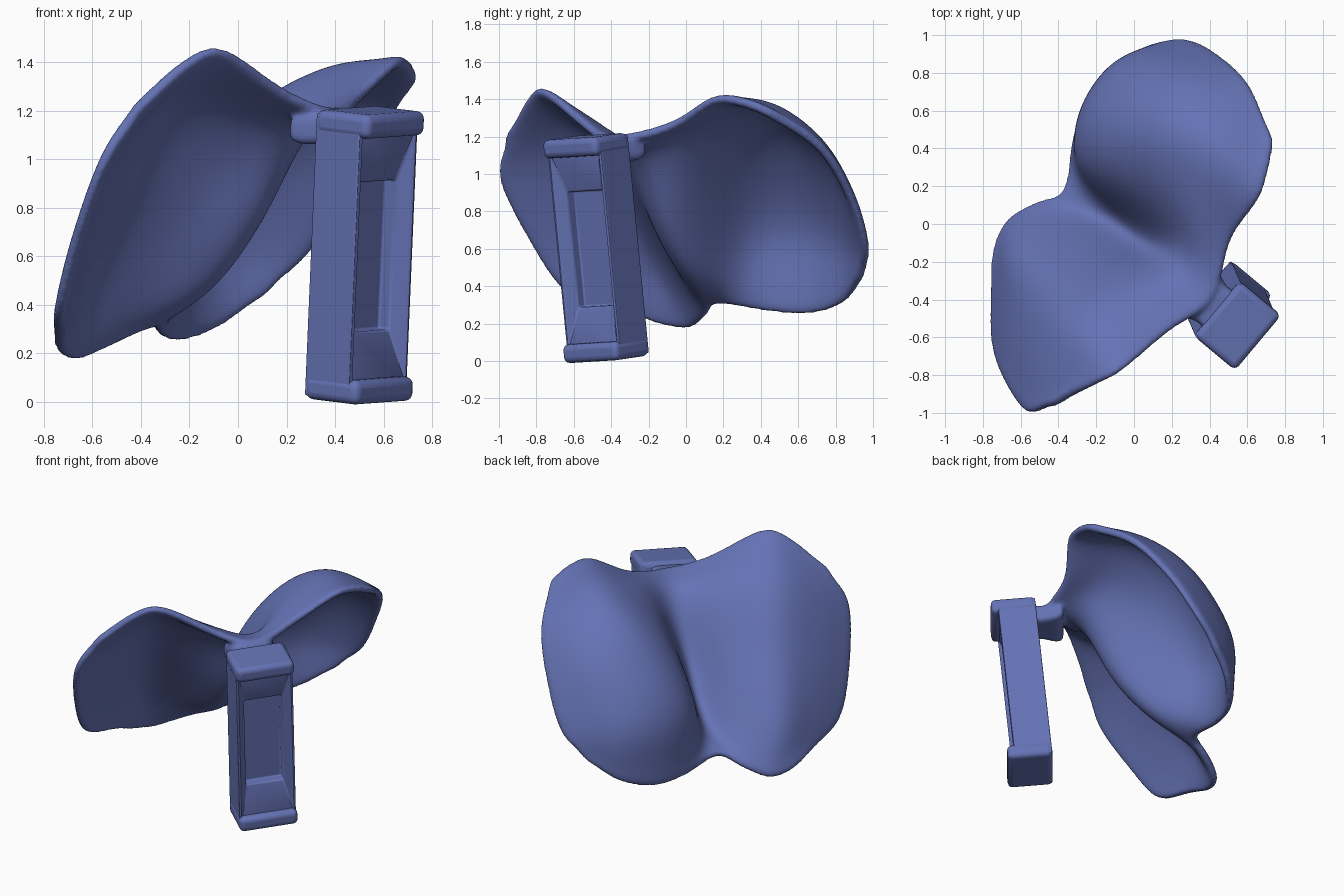
import bpy, bmesh
from mathutils import Vector, Matrix

if "Cube" in bpy.data.objects:
    bpy.data.objects.remove(bpy.data.objects["Cube"])

MAT = bpy.data.materials.new("blue_plastic")
MAT.diffuse_color = (0.13, 0.17, 0.46, 1)
MAT.use_nodes = True
MAT.node_tree.nodes["Principled BSDF"].inputs["Base Color"].default_value = MAT.diffuse_color


def make(name, bm, matrix=Matrix(), fix=True):
    if fix:
        bmesh.ops.recalc_face_normals(bm, faces=bm.faces)
    me = bpy.data.meshes.new(name)
    bm.to_mesh(me)
    bm.free()
    ob = bpy.data.objects.new(name, me)
    bpy.context.collection.objects.link(ob)
    ob.matrix_world = matrix
    me.materials.append(MAT)
    return ob


def select(*obs):
    bpy.ops.object.select_all(action='DESELECT')
    for ob in obs:
        ob.select_set(True)
    bpy.context.view_layer.objects.active = obs[0]


def smooth(ob, angle=0.6):
    select(ob)
    bpy.ops.object.shade_smooth_by_angle(angle=angle)


def spline(pts, n, extend=0.022):
    """Catmull-Rom curve through the points, n steps per span, ends pushed out a little."""
    p = [2 * pts[0] - pts[1]] + pts + [2 * pts[-1] - pts[-2]]
    out = []
    for k in range(1, len(p) - 2):
        a, b, c, d = p[k - 1:k + 3]
        for s in range(n):
            t = s / n
            out.append(0.5 * (2 * b + (c - a) * t + (2 * a - 5 * b + 4 * c - d) * t * t
                              + (3 * b - a - 3 * c + d) * t ** 3))
    out.append(pts[-1].copy())
    out[0] += (out[0] - out[1]).normalized() * extend
    out[-1] += (out[-1] - out[-2]).normalized() * extend
    return out


# two-lobed shell: rows run top to bottom, columns from front lobe over the valley to back lobe
ROWS = [
    [(-.44, -.93, 1.22), (-.24, -.84, 1.40), (-.07, -.74, 1.46), (.19, -.53, 1.29), (.40, -.39, 1.21),
     (.49, -.08, 1.28), (.64, .14, 1.42), (.70, .31, 1.41), (.725, .45, 1.36)],
    [(-.575, -.98, 1.00), (-.47, -.75, 1.14), (-.31, -.50, 1.25), (.02, -.34, 1.18), (.25, -.19, 1.12),
     (.28, .09, 1.27), (.36, .42, 1.39), (.48, .62, 1.29), (.60, .74, 1.16)],
    [(-.695, -.82, .66), (-.61, -.57, .80), (-.47, -.31, .90), (-.20, -.17, .83), (.08, -.10, .74),
     (-.04, .21, 1.03), (.03, .53, 1.19), (.18, .80, 1.07), (.43, .91, .88)],
    [(-.76, -.62, .38), (-.72, -.38, .45), (-.64, -.12, .52), (-.37, -.01, .52), (-.11, .03, .49),
     (-.29, .30, .67), (-.27, .60, .73), (-.08, .87, .68), (.27, .985, .62)],
    [(-.76, -.32, .27), (-.75, -.13, .22), (-.67, .03, .205), (-.51, .12, .28), (-.37, .17, .35),
     (-.335, .42, .29), (-.25, .67, .27), (-.09, .86, .33), (.10, .96, .46)],
]
rows = [spline([Vector(p) for p in r], 4) for r in ROWS]
cols = [spline([r[j] for r in rows], 6) for j in range(len(rows[0]))]
bm = bmesh.new()
grid = [[bm.verts.new(p) for p in c] for c in cols]
for a, b in zip(grid, grid[1:]):
    for i in range(len(a) - 1):
        bm.faces.new((a[i], a[i + 1], b[i + 1], b[i]))
bm.normal_update()
if sum(f.normal.z for f in bm.faces) < 0:
    bmesh.ops.reverse_faces(bm, faces=bm.faces)
for _ in range(3):  # relax the interior slightly
    bmesh.ops.smooth_vert(bm, verts=[v for v in bm.verts if not v.is_boundary], factor=0.5,
                          use_axis_x=True, use_axis_y=True, use_axis_z=True)
shell = make("shell", bm, fix=False)
m = shell.modifiers.new("thickness", 'SOLIDIFY')
m.thickness, m.offset = 0.052, -1
m = shell.modifiers.new("round", 'SUBSURF')
m.levels = m.render_levels = 2

# tilted frame of the clip: X = width, -Y = open front, Z = long axis
az = Vector((0.05, -0.115, 1.18)).normalized()
ay = az.cross(Vector((0.64, 0.77, 0))).normalized()
ax = ay.cross(az)
FRAME = Matrix.Translation((0.522, -0.482, 0.604)) @ Matrix((ax, ay, az)).transposed().to_4x4()


def bevel(ob, width):
    m = ob.modifiers.new("bevel", 'BEVEL')
    m.width, m.segments, m.limit_method = width, 4, 'ANGLE'
    smooth(ob)


def ring_loft(name, rings):
    """Rectangles (half width, z low, z high, depth) bridged in order and capped."""
    bm = bmesh.new()
    loops = [[bm.verts.new(c) for c in ((-w, y, lo), (w, y, lo), (w, y, hi), (-w, y, hi))]
             for w, lo, hi, y in rings]
    bm.faces.new(loops[0])
    bm.faces.new(loops[-1])
    for a, b in zip(loops, loops[1:]):
        for i in range(4):
            bm.faces.new((a[i], a[i - 1], b[i - 1], b[i]))
    return make(name, bm, FRAME)


# clip tray: from the back round to the front rim and into the recess
bevel(ring_loft("clip_tray", [(.186, -.585, .585, .138), (.186, -.585, .585, -.10), (.168, -.50, .50, -.10),
                              (.122, -.31, .31, -.045), (.122, -.31, .31, .01)]), 0.012)

# lips at both ends of the clip
for s, n in ((1, "top"), (-1, "bottom")):
    z = s * .55
    bevel(ring_loft(n + "_lip", [(.19, z - .05, z + .05, .14), (.19, z - .05, z + .05, -.145)]), 0.032)

# neck joining clip and shell, melted into the shell by remeshing
neck = ring_loft("neck", [(.13, .45, .58, .10), (.12, .45, .575, .17), (.15, .44, .57, .25), (.17, .45, .55, .31)])
bevel(neck, 0.03)
for ob in (shell, neck):
    select(ob)
    bpy.ops.object.convert(target='MESH')
select(shell, neck)
bpy.ops.object.join()
m = shell.modifiers.new("melt", 'REMESH')
m.mode, m.voxel_size, m.use_smooth_shade = 'VOXEL', 0.013, True
m = shell.modifiers.new("relax", 'SMOOTH')
m.factor, m.iterations = 0.5, 8
